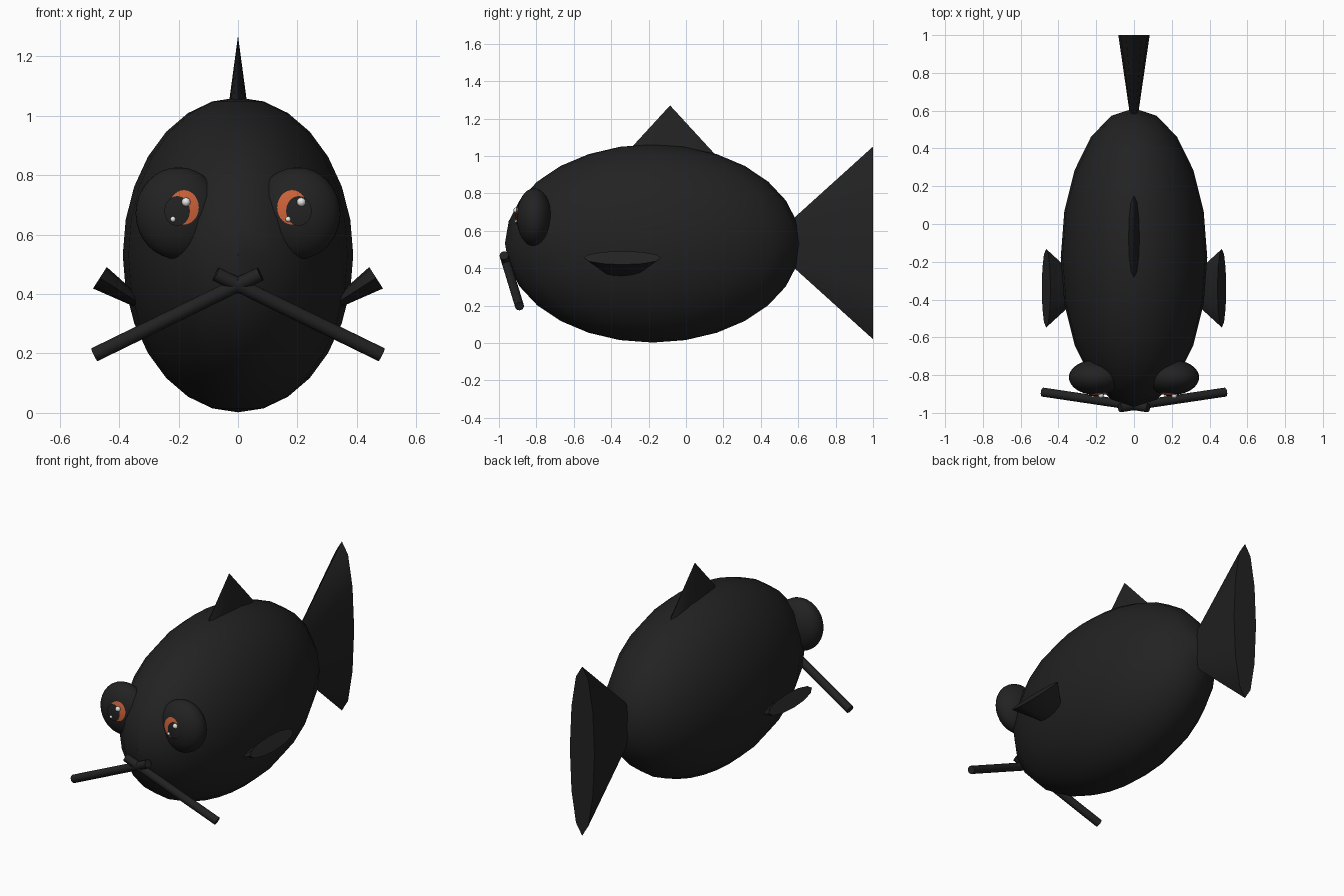
import bpy
import bmesh
from math import sin, cos, tau, sqrt, radians
from mathutils import Matrix, Vector

cube = bpy.data.objects.get("Cube")
if cube:
    bpy.data.objects.remove(cube, do_unlink=True)


def material(name, rgb):
    mat = bpy.data.materials.new(name)
    mat.use_nodes = True
    mat.diffuse_color = (*rgb, 1)
    bsdf = next(n for n in mat.node_tree.nodes if n.type == "BSDF_PRINCIPLED")
    bsdf.inputs["Base Color"].default_value = (*rgb, 1)
    return mat


BLACK = material("black", (0.016, 0.016, 0.016))
ORANGE = material("orange", (0.6, 0.12, 0.04))
WHITE = material("white", (0.8, 0.8, 0.8))


def finish(name, bm, mat):
    mesh = bpy.data.meshes.new(name)
    bm.to_mesh(mesh)
    bm.free()
    mesh.materials.append(mat)
    obj = bpy.data.objects.new(name, mesh)
    bpy.context.collection.objects.link(obj)
    bpy.ops.object.select_all(action="DESELECT")
    obj.select_set(True)
    bpy.context.view_layer.objects.active = obj
    bpy.ops.object.shade_smooth_by_angle(angle=radians(35))
    return obj


def ellipsoid(name, centre, radii, mat, segments=32, rings=16):
    bm = bmesh.new()
    bmesh.ops.create_uvsphere(
        bm, u_segments=segments, v_segments=rings, radius=1,
        matrix=Matrix.Translation(centre) @ Matrix.Diagonal((*radii, 1)))
    return finish(name, bm, mat)


def tapered(name, start, end, wide, half_wide, half_thin, sides, tip):
    """Round or flattened cone from start (base) to end, with tip scale 0 to 1."""
    start, end = Vector(start), Vector(end)
    axis = (end - start).normalized()
    wide = Vector(wide)
    wide = (wide - axis * wide.dot(axis)).normalized()
    thin = axis.cross(wide)
    frame = Matrix((wide * half_wide, thin * half_thin, axis)).transposed().to_4x4()
    bm = bmesh.new()
    bmesh.ops.create_cone(
        bm, cap_ends=True, segments=sides, radius1=1, radius2=tip,
        depth=(end - start).length,
        matrix=Matrix.Translation((start + end) / 2) @ frame)
    bmesh.ops.remove_doubles(bm, verts=bm.verts, dist=1e-5)
    bmesh.ops.recalc_face_normals(bm, faces=bm.faces)
    return finish(name, bm, BLACK)


EYE = Vector((0.2, -0.812, 0.672))
EYE_R = Vector((0.145, 0.093, 0.155))


def eye_front(x, z):
    """Depth of the eye surface at an unsigned x and height z."""
    u, w = (x - EYE.x) / EYE_R.x, (z - EYE.z) / EYE_R.z
    return EYE.y - EYE_R.y * sqrt(max(0, 1 - u * u - w * w))


def eye_patch(name, side, x, z, rx, rz, lift, mat):
    """Thin oval plate that hugs the front of an eye."""
    bm = bmesh.new()

    def point(px, pz):
        return bm.verts.new((px, eye_front(side * px, pz) - lift, pz))

    count, steps = 28, 4
    hub = point(side * x, z)
    rings = [[point(side * x + rx * k / steps * cos(tau * i / count),
                    z + rz * k / steps * sin(tau * i / count))
              for i in range(count)] for k in range(1, steps + 1)]
    for i in range(count):
        j = (i + 1) % count
        bm.faces.new((hub, rings[0][i], rings[0][j]))
        for a, b in zip(rings, rings[1:]):
            bm.faces.new((a[i], b[i], b[j], a[j]))
    return finish(name, bm, mat)


# Body
ellipsoid("body", (0, -0.178, 0.532), (0.388, 0.79, 0.53), BLACK, 20, 14)

# Tail and back fin: flattened cones with their tips at the narrow end
tapered("tail_fin", (0, 1, 0.535), (0, 0.43, 0.535), (0, 0, 1), 0.515, 0.083, 12, 0)
tapered("back_fin", (0, -0.085, 0.9), (0, -0.085, 1.27), (0, 1, 0), 0.34, 0.05, 12, 0)

for side, label in ((1, "left"), (-1, "right")):
    # Side fin
    tapered(label + "_side_fin", (side * 0.465, -0.34, 0.455),
            (side * 0.238, -0.34, 0.309), (0, 1, 0), 0.208, 0.043, 12, 0)

    # Whisker, crossing its twin at the mouth
    tapered(label + "_whisker", (side * -0.075, -0.973, 0.468),
            (side * 0.483, -0.89, 0.196), (0, 1, 0), 0.024, 0.024, 16, 1)

    # Eye with iris and pupil
    ellipsoid(label + "_eye", (side * EYE.x, EYE.y, EYE.z), EYE_R, BLACK)
    eye_patch(label + "_iris", side, 0.182, 0.692, 0.05, 0.058, 0.003, ORANGE)
    eye_patch(label + "_pupil", side, 0.205, 0.68, 0.043, 0.05, 0.006, BLACK)

    # Two highlights, offset the same way on both eyes
    for kind, dx, z, r in (("large", 0.019, 0.71, 0.015), ("small", -0.025, 0.652, 0.009)):
        x = side * 0.194 + dx
        ellipsoid(f"{label}_{kind}_highlight", (x, eye_front(abs(x), z) - 0.006, z),
                  (r, r, r), WHITE, 16, 8)
